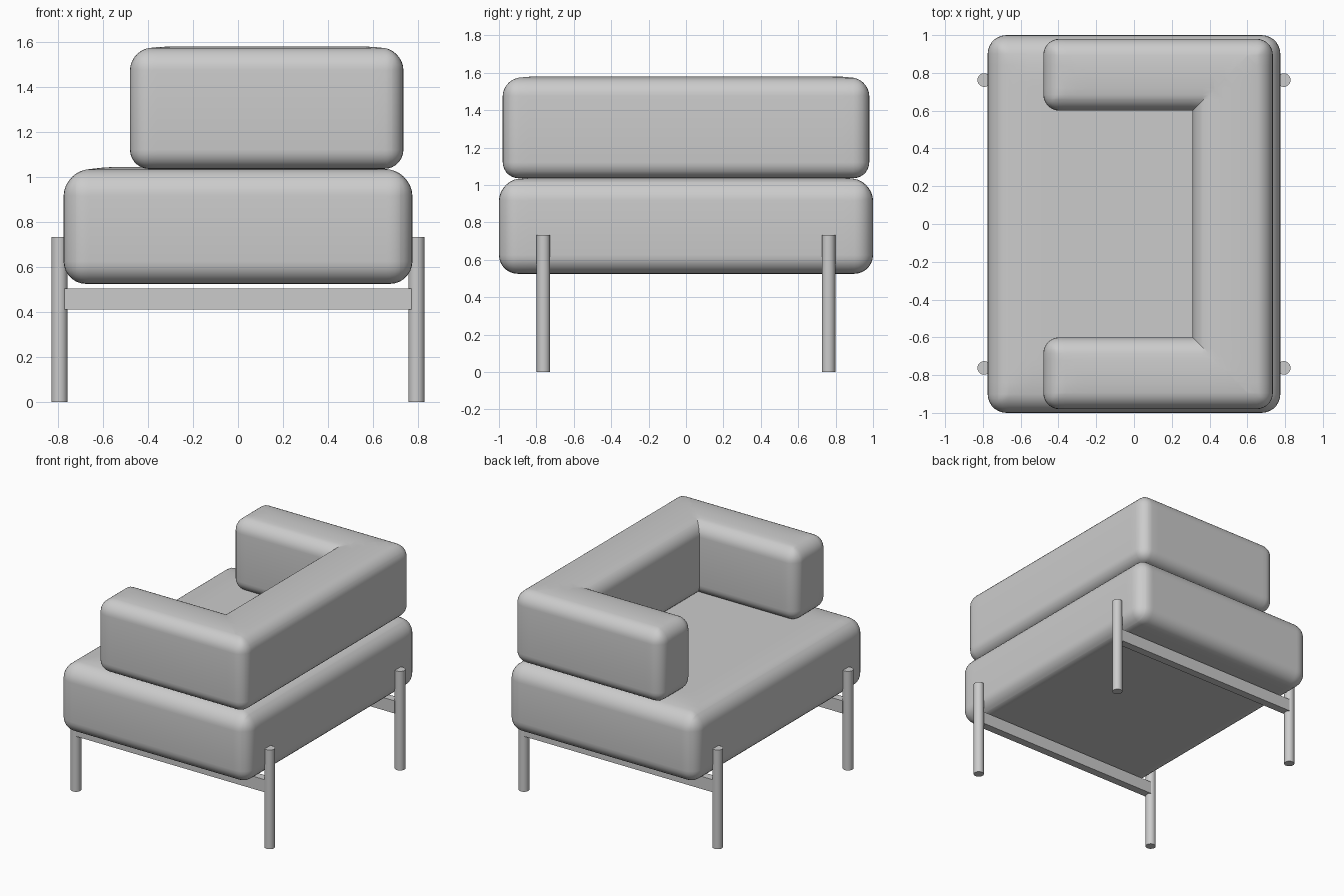
import bpy, bmesh, math

if "Cube" in bpy.data.objects:
    bpy.data.objects.remove(bpy.data.objects["Cube"])


def finish(name, bm):
    bmesh.ops.recalc_face_normals(bm, faces=bm.faces[:])
    me = bpy.data.meshes.new(name)
    bm.to_mesh(me)
    bm.free()
    ob = bpy.data.objects.new(name, me)
    bpy.context.collection.objects.link(ob)
    bpy.ops.object.select_all(action='DESELECT')
    bpy.context.view_layer.objects.active = ob
    ob.select_set(True)
    bpy.ops.object.shade_smooth_by_angle(angle=math.radians(35))
    return ob


def cushion(name, outline, z0, z1, radius, crown, reach, dist, extra_cuts=()):
    """Extruded outline, rounded edges, softly crowned top."""
    bm = bmesh.new()
    base = bm.faces.new([bm.verts.new((x, y, z0)) for x, y in outline])
    ext = bmesh.ops.extrude_face_region(bm, geom=[base], use_keep_orig=True)
    top = [g for g in ext["geom"] if isinstance(g, bmesh.types.BMVert)]
    bmesh.ops.translate(bm, verts=top, vec=(0, 0, z1 - z0))
    bmesh.ops.recalc_face_normals(bm, faces=bm.faces[:])
    edges = [e for e in bm.edges if e.is_convex]
    bmesh.ops.bevel(bm, geom=edges, offset=radius, offset_type='OFFSET',
                    segments=7, profile=0.5, affect='EDGES')
    # grid cuts so that the top can bulge
    cuts = [((i * 0.06, 0, 0), (1, 0, 0)) for i in range(-12, 13)]
    cuts += [((0, i * 0.06, 0), (0, 1, 0)) for i in range(-15, 16)]
    for co, no in cuts + list(extra_cuts):
        bmesh.ops.bisect_plane(bm, geom=bm.verts[:] + bm.edges[:] + bm.faces[:],
                               dist=1e-4, plane_co=co, plane_no=no)
    mid = (z0 + z1) / 2
    for v in bm.verts:
        if v.co.z > mid + 0.05:
            t = min(1, max(0, dist(v.co.x, v.co.y)) / reach)
            v.co.z += crown * math.sin(t * math.pi / 2)
    return finish(name, bm)


# seat cushion
SX, SY = 0.775, 1.0
cushion("seat", [(-SX, -SY), (SX, -SY), (SX, SY), (-SX, SY)],
        0.525, 1.015, 0.1, 0.03, 0.25,
        lambda x, y: min(SX - abs(x), SY - abs(y)))

# U-shaped back and arm cushion with mitred corners
X0, X1, XI, YO, YI = -0.48, 0.735, 0.31, 0.98, 0.6
cushion("back_and_arms",
        [(X0, -YO), (X1, -YO), (X1, YO), (X0, YO),
         (X0, YI), (XI, YI), (XI, -YI), (X0, -YI)],
        1.036, 1.56, 0.085, 0.02, 0.19,
        lambda x, y: min(X1 - x, YO - abs(y), x - X0, max(abs(y) - YI, x - XI)),
        [((XI, YI, 0), (1, -1, 0)), ((XI, -YI, 0), (1, 1, 0))])

# legs and cross beams
for sy, row in ((-1, "front"), (1, "back")):
    for sx, side in ((-1, "left"), (1, "right")):
        bm = bmesh.new()
        bmesh.ops.create_cone(bm, cap_ends=True, segments=32, radius1=0.036,
                              radius2=0.036, depth=0.733)
        bmesh.ops.translate(bm, verts=bm.verts[:],
                            vec=(sx * 0.793, sy * 0.762, 0.3665))
        finish(f"{row}_{side}_leg", bm)
    bm = bmesh.new()
    bmesh.ops.create_cube(bm, size=1)
    bmesh.ops.scale(bm, verts=bm.verts[:], vec=(1.54, 0.06, 0.093))
    bmesh.ops.translate(bm, verts=bm.verts[:], vec=(0, sy * 0.762, 0.457))
    finish(f"{row}_beam", bm)
